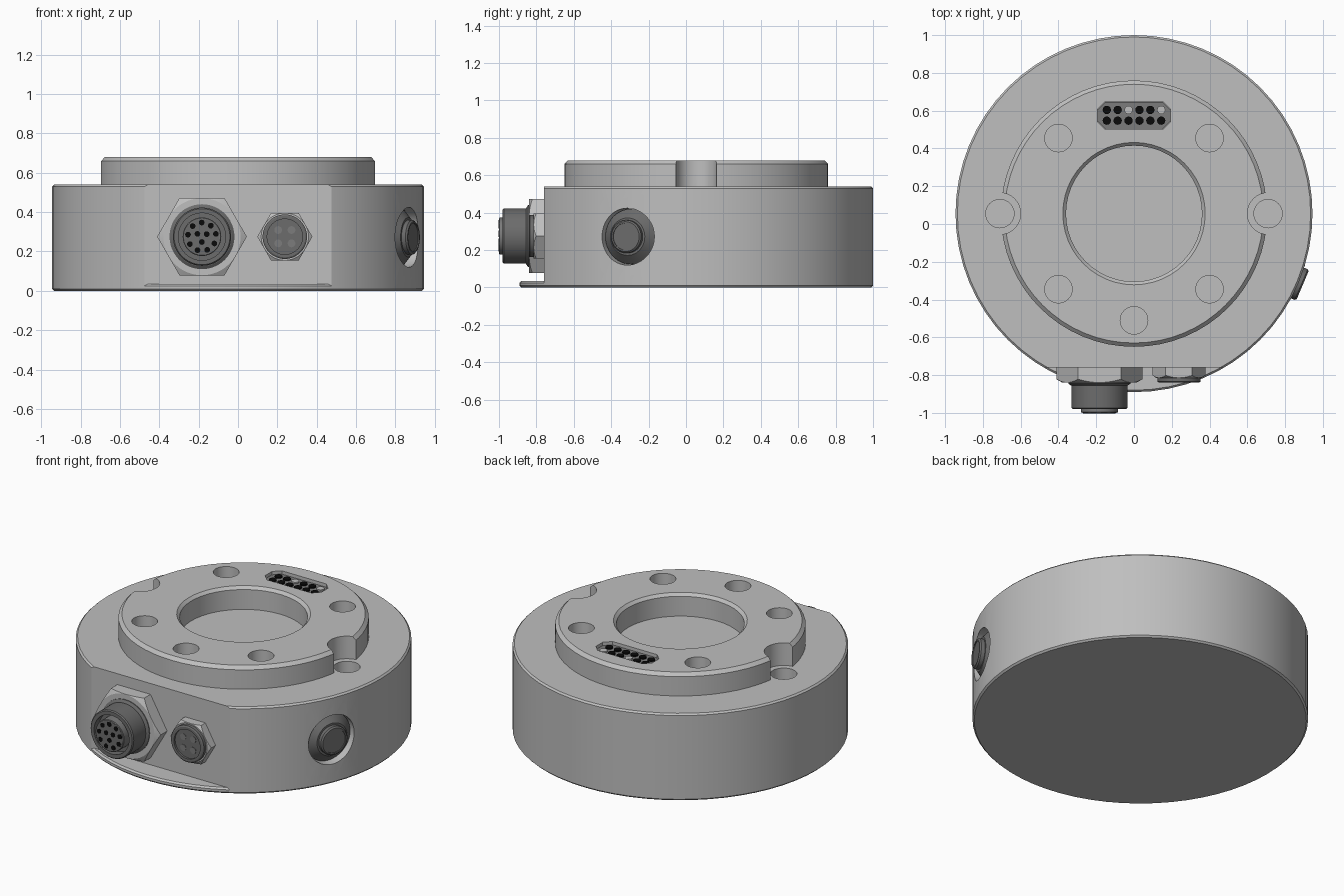
import bpy, bmesh, math
from math import pi, cos, sin, radians

cube = bpy.data.objects.get("Cube")
if cube:
    bpy.data.objects.remove(cube, do_unlink=True)


def material(name, v):
    m = bpy.data.materials.new(name)
    m.use_nodes = True
    m.diffuse_color = (v, v, v, 1)
    m.node_tree.nodes["Principled BSDF"].inputs["Base Color"].default_value = (v, v, v, 1)
    return m


METAL = material("light grey metal", 0.52)
DARK = material("dark grey plastic", 0.15)
SOCKET = material("mid grey socket", 0.2)
BLACK = material("black contact", 0.003)
FRONT = (pi / 2, 0, 0)
CY = 0.055          # centre of the round housing


def finish(name, bm, mat, loc, rot):
    bmesh.ops.recalc_face_normals(bm, faces=bm.faces)
    me = bpy.data.meshes.new(name)
    bm.to_mesh(me)
    bm.free()
    ob = bpy.data.objects.new(name, me)
    ob.location, ob.rotation_euler = loc, rot
    me.materials.append(mat)
    bpy.context.collection.objects.link(ob)
    return ob


def lathe(name, profile, mat=METAL, loc=(0, 0, 0), rot=(0, 0, 0), seg=48):
    """Solid of revolution about local z; profile is (radius, height) pairs."""
    bm = bmesh.new()
    rings = [[bm.verts.new((r * cos(2 * pi * i / seg), r * sin(2 * pi * i / seg), z))
              for i in range(seg)] for r, z in profile]
    for a, b in zip(rings, rings[1:]):
        for i in range(seg):
            j = (i + 1) % seg
            bm.faces.new((a[i], a[j], b[j], b[i]))
    bm.faces.new(rings[0])
    bm.faces.new(rings[-1])
    return finish(name, bm, mat, loc, rot)


def plate(name, w, d, c, z0, z1, mat, loc):
    """Rectangle with clipped corners, extruded from z0 to z1."""
    bm = bmesh.new()
    pts = [(w - c, -d), (w, c - d), (w, d - c), (w - c, d),
           (c - w, d), (-w, d - c), (-w, c - d), (c - w, -d)]
    low, top = ([bm.verts.new((x, y, z)) for x, y in pts] for z in (z0, z1))
    bm.faces.new(low)
    bm.faces.new(top)
    for i in range(8):
        j = (i + 1) % 8
        bm.faces.new((low[i], low[j], top[j], top[i]))
    return finish(name, bm, mat, loc, (0, 0, 0))


def activate(ob):
    bpy.ops.object.select_all(action='DESELECT')
    ob.select_set(True)
    bpy.context.view_layer.objects.active = ob


def boolean(ob, tool, op='DIFFERENCE'):
    activate(ob)
    m = ob.modifiers.new("cut", 'BOOLEAN')
    m.object, m.operation, m.solver = tool, op, 'EXACT'
    bpy.ops.object.modifier_apply(modifier=m.name)
    bpy.data.objects.remove(tool, do_unlink=True)


# Base plate and housing with a flat front
lathe("base_plate", [(0.935, 0), (0.945, 0.01), (0.945, 0.025), (0.935, 0.035)],
      loc=(0, CY, 0), seg=64)
body = lathe("housing", [(0.935, 0.002), (0.945, 0.012), (0.945, 0.53), (0.935, 0.54)],
             loc=(0, CY, 0), seg=64)
boolean(body, plate("flat_cutter", 1, 0.5, 0.01, -0.1, 0.8, METAL, (0, -1.26, 0)))

# Raised ring with its bore, bolt holes and side notches
ring = lathe("raised_ring", [(0.705, 0.53), (0.705, 0.66), (0.685, 0.68)],
             loc=(0, CY, 0), seg=64)
boolean(ring, lathe("bore_cutter", [(0.36, 0.5), (0.36, 0.663), (0.4, 0.703)],
                    loc=(0, CY, 0)))
for x, y in [(-0.4, 0.455), (0.4, 0.455), (-0.4, -0.345), (0.4, -0.345), (0, -0.51)]:
    boolean(ring, lathe("hole_cutter", [(0.073, 0.5), (0.073, 0.8)], loc=(x, y, 0), seg=32))
for x in (-0.71, 0.71):
    boolean(ring, lathe("notch_cutter", [(0.11, 0.5), (0.11, 0.8)], loc=(x, CY, 0), seg=32))
    boolean(body, lathe("notch_hole_cutter", [(0.075, 0.4), (0.075, 0.6)],
                        loc=(x, CY, 0), seg=32))

# Contact block set in a pocket of the ring
POCKET = (0, 0.575, 0)
boolean(ring, plate("pocket_cutter", 0.193, 0.073, 0.04, 0.65, 0.8, METAL, POCKET))
plate("contact_block", 0.192, 0.072, 0.04, 0.64, 0.66, SOCKET, POCKET)
for row, y in enumerate((0.604, 0.547)):
    for i in range(6):
        pale = row == 0 and i in (2, 5)
        lathe("contact", [(0.022, 0.655), (0.022, 0.668)], METAL if pale else BLACK,
              (-0.144 + 0.0576 * i, y, 0), seg=16)


def hex_nut(name, r, h, loc):
    nut = lathe(name, [(r, -0.01), (r, h)], METAL, loc, FRONT, 6)
    boolean(nut, lathe("nut_cone", [(r + 0.03, -0.05), (r + 0.03, h - 0.035),
                                    (r * 0.86, h), (r * 0.86, h + 0.05)],
                       METAL, loc, FRONT), 'INTERSECT')


def pins(name, count, radius, size, z, loc, turn=0.0):
    for i in range(count):
        a = turn + 2 * pi * i / count
        lathe(name, [(size, z - 0.005), (size, z + 0.003)], BLACK if size < 0.017 else SOCKET,
              (loc[0] + radius * cos(a), loc[1], loc[2] + radius * sin(a)), FRONT, 16)


# Large round connector
BIG = (-0.183, -0.76, 0.275)
hex_nut("large_nut", 0.228, 0.08, BIG)
lathe("large_collar", [(0.165, 0), (0.165, 0.085), (0.15, 0.095)], DARK, BIG, FRONT)
lathe("large_barrel", [(0.148, 0.05), (0.148, 0.213), (0.142, 0.22), (0.12, 0.22),
                       (0.12, 0.17), (0.09, 0.17), (0.09, 0.24)], DARK, BIG, FRONT)
lathe("large_insert", [(0.098, 0.16), (0.098, 0.236), (0.094, 0.239)], SOCKET, BIG, FRONT)
pins("large_pin", 9, 0.072, 0.0145, 0.239, BIG, 0.2)
pins("large_inner_pin", 3, 0.027, 0.0145, 0.239, BIG, 0.5)

# Small round connector
SMALL = (0.238, -0.76, 0.275)
hex_nut("small_nut", 0.14, 0.055, SMALL)
lathe("small_collar", [(0.113, 0.04), (0.113, 0.075), (0.105, 0.08), (0.09, 0.08),
                       (0.09, 0.068), (0.03, 0.068)], DARK, SMALL, FRONT)
pins("small_pin", 4, 0.048, 0.02, 0.068, SMALL, pi / 4)

# Angled side port: pocket, tapered collar and button
A = radians(-23)
SIDE, OUT = (0, CY, 0.272), (0, pi / 2, A)
boolean(body, lathe("port_cutter", [(0.152, 0.86), (0.152, 1.1)], METAL, SIDE, OUT))
lathe("port_collar", [(0.148, 0.85), (0.148, 0.895), (0.1, 0.94), (0.09, 0.94)], DARK, SIDE, OUT)
lathe("port_button", [(0.088, 0.9), (0.088, 0.962), (0.08, 0.97), (0.072, 0.97),
                      (0.072, 0.964)], DARK, SIDE, OUT)

# Smooth round walls, crisp edges
for ob in list(bpy.context.scene.objects):
    if ob.type == 'MESH':
        activate(ob)
        bpy.ops.object.shade_smooth_by_angle(angle=radians(25))
